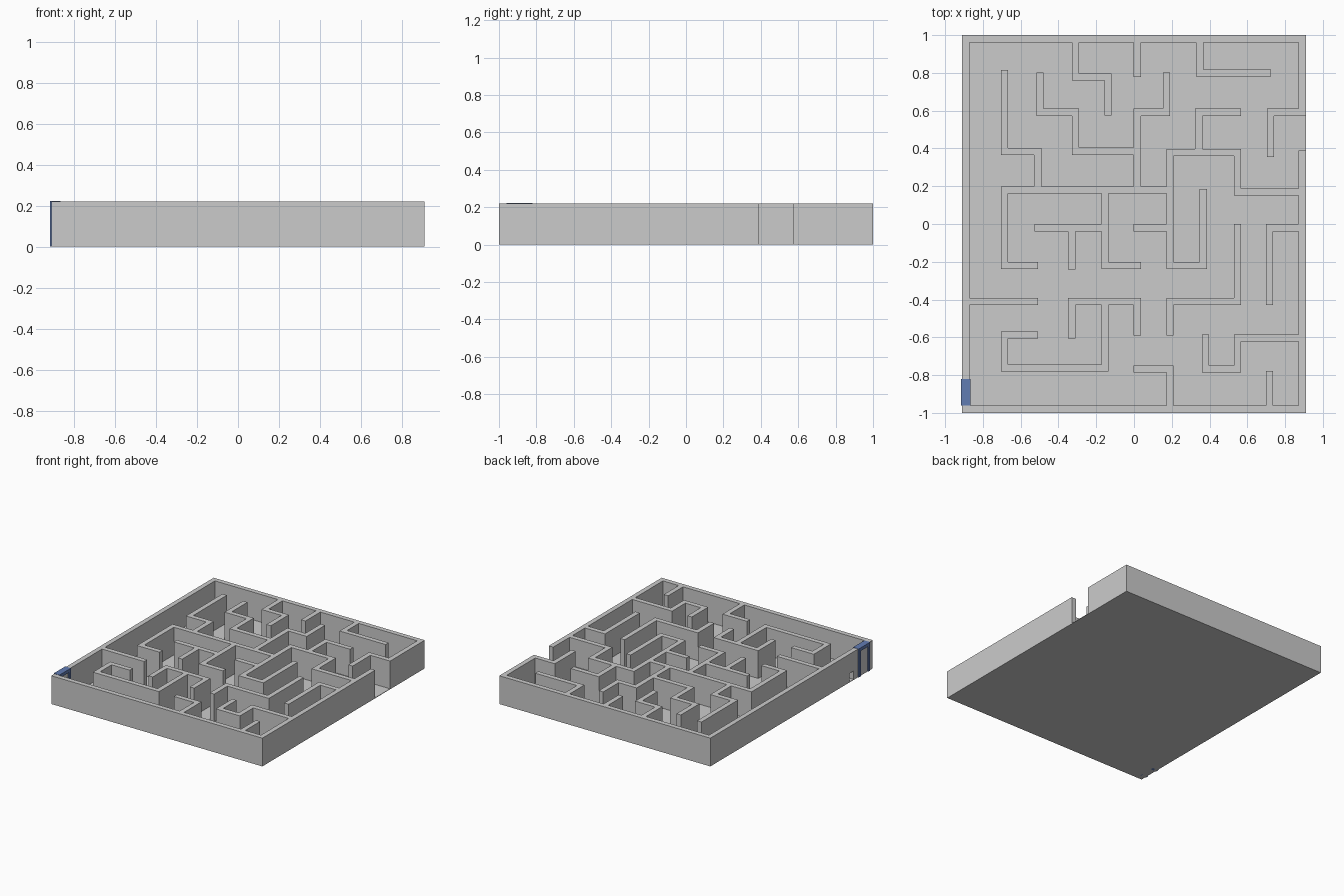
import bpy, bmesh

if "Cube" in bpy.data.objects:
    bpy.data.objects.remove(bpy.data.objects["Cube"])

H = 0.22      # wall height
W = 0.019     # half wall thickness
rects = []


def run(x, y, axis, *stops):
    """Wall path on its centre line: start point, then alternating axis stops."""
    for s in stops:
        nx, ny = (s, y) if axis == 'x' else (x, s)
        rects.append((min(x, nx) - W, max(x, nx) + W, min(y, ny) - W, max(y, ny) + W))
        x, y = nx, ny
        axis = 'y' if axis == 'x' else 'x'


def box(name, x0, x1, y0, y1, z0, z1, mat=None):
    bm = bmesh.new()
    bmesh.ops.create_cube(bm, size=1)
    for v in bm.verts:
        v.co = (x1 if v.co.x > 0 else x0, y1 if v.co.y > 0 else y0, z1 if v.co.z > 0 else z0)
    me = bpy.data.meshes.new(name)
    bm.to_mesh(me)
    bm.free()
    ob = bpy.data.objects.new(name, me)
    bpy.context.collection.objects.link(ob)
    if mat:
        me.materials.append(mat)
    return ob


# outer wall with the exit gap on the right
run(.891, .592, 'y', .981, -.891, -.981, .891, .371)
# walls hanging from the back
run(-.31, .981, 'y', .778, -.138, .593)
run(.017, .981, 'y', .798)
run(.348, .981, 'y', .8, .707)
# upper left and upper middle
run(-.685, .795, 'y', .383, -.51, .18)
run(-.498, .782, 'y', .592, -.31, .385, .017)
run(.172, .782, 'y', .592, .017, .18)
# upper right
run(.722, .373, 'y', .592, .891)
run(.343, .378, 'y', .592, .547)
# central spine and middle rooms
run(.367, .165, 'y', -.22, .19, .378, .548, .17, .891)
run(-.528, -.22, 'x', -.685, .18, .19)
run(-.153, .18, 'y', -.22, .017)
run(-.507, -.02, 'x', -.153)
run(-.33, -.02, 'y', -.222)
run(.017, -.02, 'x', .19)
# lower right
run(.548, -.02, 'y', -.41, .19, -.572)
run(.718, -.41, 'y', -.02, .891)
run(.378, -.603, 'y', -.767, .548, -.603, .891)
run(.718, -.798, 'y', -.981)
run(.017, -.767, 'x', .19, -.981)
# lower left
run(-.891, -.41, 'x', -.528)
run(-.33, -.587, 'y', -.41, .017, -.572)
run(-.153, -.41, 'y', -.763, -.685, -.587, -.528)

# merge all wall footprints into one clean outline, then extrude
rects = [tuple(round(c, 3) for c in r) for r in rects]
xs = sorted({c for r in rects for c in r[:2]})
ys = sorted({c for r in rects for c in r[2:]})
bm = bmesh.new()
grid = {}


def vert(i, j):
    if (i, j) not in grid:
        grid[i, j] = bm.verts.new((xs[i], ys[j], 0))
    return grid[i, j]


for i in range(len(xs) - 1):
    cx = (xs[i] + xs[i + 1]) / 2
    for j in range(len(ys) - 1):
        cy = (ys[j] + ys[j + 1]) / 2
        if any(r[0] < cx < r[1] and r[2] < cy < r[3] for r in rects):
            bm.faces.new((vert(i, j), vert(i + 1, j), vert(i + 1, j + 1), vert(i, j + 1)))
ext = bmesh.ops.extrude_face_region(bm, geom=bm.faces[:], use_keep_orig=True)
for g in ext['geom']:
    if isinstance(g, bmesh.types.BMVert):
        g.co.z = H
bmesh.ops.recalc_face_normals(bm, faces=bm.faces[:])
mesh = bpy.data.meshes.new("maze_walls")
bm.to_mesh(mesh)
bm.free()
walls = bpy.data.objects.new("maze_walls", mesh)
bpy.context.collection.objects.link(walls)

# small hole low in the left wall beside the door
cutter = box("wall_hole_cutter", -.95, -.85, -.765, -.715, -.02, .07)
cutter.hide_render = True
cutter.hide_set(True)
mod = walls.modifiers.new("wall_hole", 'BOOLEAN')
mod.operation = 'DIFFERENCE'
mod.solver = 'EXACT'
mod.object = cutter

# floor
box("floor", -.91, .91, -1, 1, 0, .004)

# blue door frame around the left wall
blue = bpy.data.materials.new("door_blue")
blue.diffuse_color = (.12, .2, .45, 1)
blue.use_nodes = True
blue.node_tree.nodes["Principled BSDF"].inputs["Base Color"].default_value = blue.diffuse_color
for name, y in (("door_post_front", -.96), ("door_post_back", -.845)):
    box(name, -.916, -.866, y, y + .025, 0, .197, blue)
box("door_lintel", -.916, -.866, -.96, -.82, .197, .222, blue)
